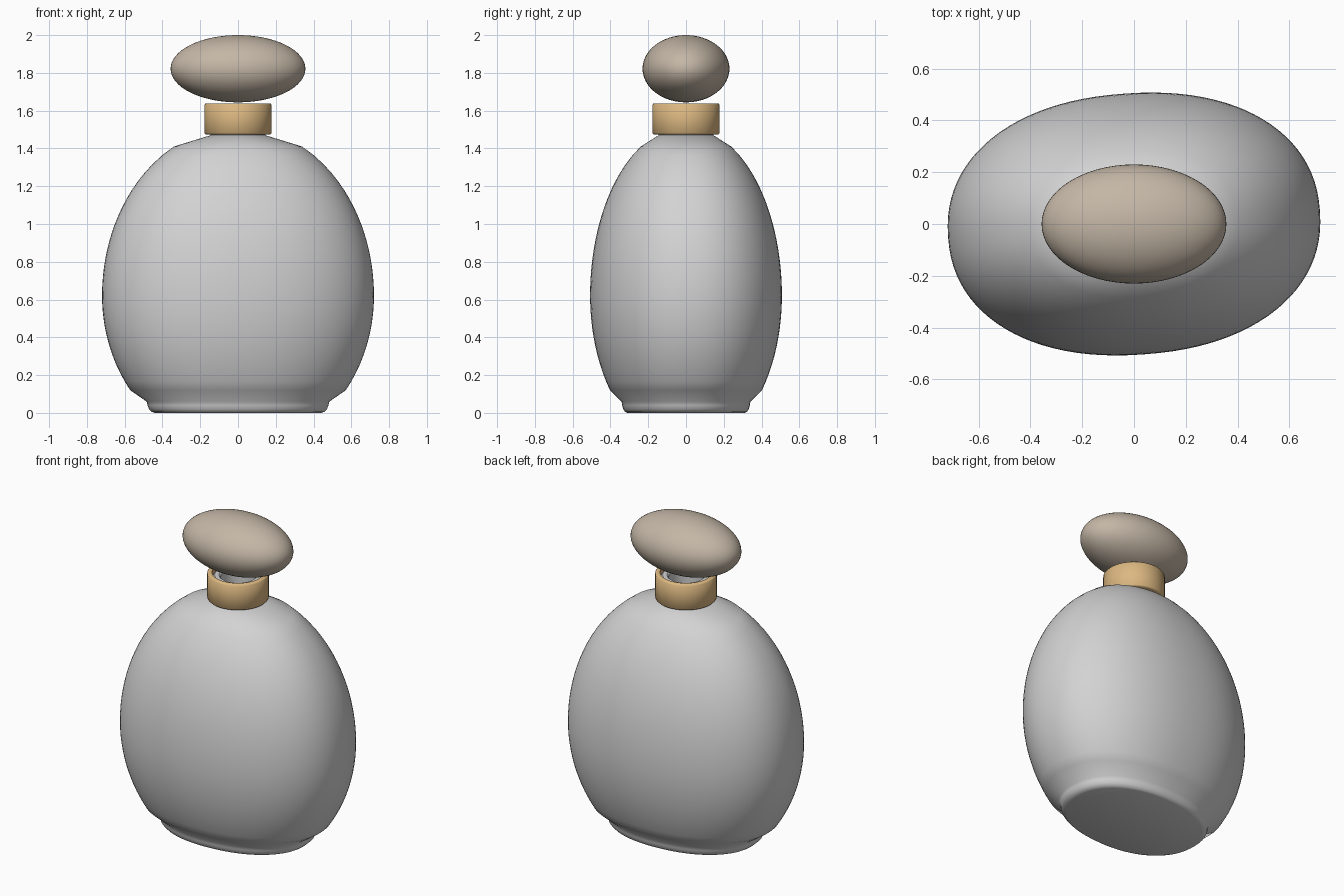
import bpy, bmesh, math

cube = bpy.data.objects.get("Cube")
if cube:
    bpy.data.objects.remove(cube)

SIDES = 96


def material(name, rgb):
    m = bpy.data.materials.new(name)
    m.use_nodes = True
    col = (*rgb, 1)
    m.diffuse_color = col
    m.node_tree.nodes["Principled BSDF"].inputs["Base Color"].default_value = col
    return m


def oval(rx, ry, z, power=2.0, turn=0.0):
    """One level ring of a rounded oval, slightly turned about z."""
    pts = []
    for i in range(SIDES):
        t = 2 * math.pi * i / SIDES
        c, s = math.cos(t), math.sin(t)
        x = rx * math.copysign(abs(c) ** (2 / power), c)
        y = ry * math.copysign(abs(s) ** (2 / power), s)
        pts.append((x * math.cos(turn) - y * math.sin(turn),
                    x * math.sin(turn) + y * math.cos(turn), z))
    return pts


def loft(name, rings, mat, angle, closed=False):
    """Skin a stack of rings; cap the ends or close it into a tube."""
    bm = bmesh.new()
    loops = [[bm.verts.new(p) for p in ring] for ring in rings]
    pairs = list(zip(loops, loops[1:]))
    if closed:
        pairs.append((loops[-1], loops[0]))
    else:
        bm.faces.new(loops[0][::-1])
        bm.faces.new(loops[-1])
    for a, b in pairs:
        for i in range(SIDES):
            j = (i + 1) % SIDES
            bm.faces.new((a[i], a[j], b[j], b[i]))
    bmesh.ops.recalc_face_normals(bm, faces=bm.faces)
    me = bpy.data.meshes.new(name)
    bm.to_mesh(me)
    bm.free()
    ob = bpy.data.objects.new(name, me)
    bpy.context.collection.objects.link(ob)
    me.materials.append(mat)
    smooth(ob, angle)
    return ob


def smooth(ob, angle):
    bpy.ops.object.select_all(action="DESELECT")
    bpy.context.view_layer.objects.active = ob
    ob.select_set(True)
    bpy.ops.object.shade_smooth_by_angle(angle=math.radians(angle))


glass = material("pale grey glass", (0.65, 0.65, 0.65))
gold = material("warm gold", (0.72, 0.48, 0.22))
stone = material("beige stopper", (0.55, 0.47, 0.38))

# Bottle body: rounded foot, egg-shaped belly, sloping shoulder
HALF_W, HALF_D, BELLY_Z = 0.72, 0.505, 0.62
profile = [(0.61, 0), (0.635, 0.006), (0.655, 0.02), (0.665, 0.04), (0.672, 0.06)]
LEVELS = 28
for i in range(LEVELS + 1):
    z = 0.12 + (1.41 - 0.12) * i / LEVELS
    reach = 0.896 if z > BELLY_Z else 0.82
    profile.append((math.sqrt(1 - ((z - BELLY_Z) / reach) ** 2), z))
rings = [oval(HALF_W * s, HALF_D * s, z, 2.2, 0.07) for s, z in profile]
rings.append(oval(0.145, 0.145, 1.47))
loft("bottle_body", rings, glass, 50)

# Neck: open tube standing inside the collar
neck = [(0.145, 1.46), (0.145, 1.61), (0.135, 1.62), (0.11, 1.62), (0.1, 1.61), (0.1, 1.46)]
loft("bottle_neck", [oval(r, r, z) for r, z in neck], glass, 40, True)

# Collar: hollow band with softened rims
collar = [(0.15, 1.475), (0.172, 1.475), (0.178, 1.481), (0.178, 1.632),
          (0.172, 1.638), (0.15, 1.638)]
loft("collar", [oval(r, r, z) for r, z in collar], gold, 50, True)

# Stopper: smooth flattened pebble
bpy.ops.mesh.primitive_uv_sphere_add(segments=64, ring_count=32, location=(0, 0, 1.822))
stopper = bpy.context.object
stopper.name = "stopper"
stopper.scale = (0.357, 0.23, 0.178)
stopper.data.materials.append(stone)
smooth(stopper, 60)
